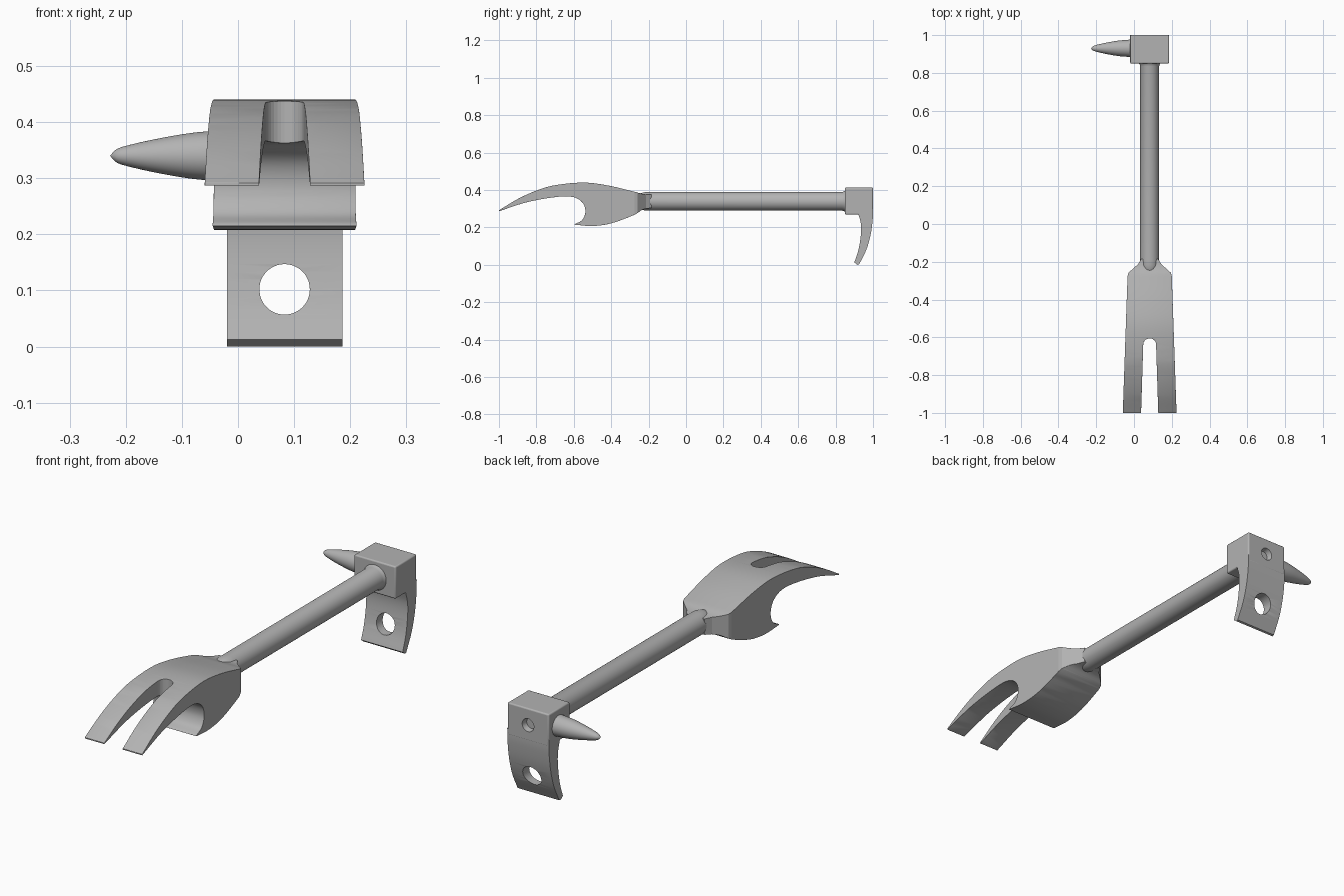
import bpy, bmesh, math
from mathutils import Matrix, Vector

old = bpy.data.objects.get("Cube")
if old:
    bpy.data.objects.remove(old)

CX, BAR_Z, HEAD_Y = 0.083, 0.34, 0.93   # bar axis and head centre

steel = bpy.data.materials.new("grey steel")
steel.use_nodes = True
steel.diffuse_color = (0.45, 0.45, 0.45, 1)
steel.node_tree.nodes["Principled BSDF"].inputs["Base Color"].default_value = (0.45, 0.45, 0.45, 1)


def finish(name, bm, helper=False):
    bmesh.ops.recalc_face_normals(bm, faces=bm.faces)
    mesh = bpy.data.meshes.new(name)
    bm.to_mesh(mesh)
    bm.free()
    mesh.materials.append(steel)
    ob = bpy.data.objects.new(name, mesh)
    bpy.context.collection.objects.link(ob)
    if helper:
        ob.hide_render = True
        ob.hide_set(True)
    return ob


def prism(name, points, direction, helper=False):
    """Extrude a closed outline of 3D points along a direction."""
    bm = bmesh.new()
    face = bm.faces.new([bm.verts.new(p) for p in points])
    made = bmesh.ops.extrude_face_region(bm, geom=[face])["geom"]
    bmesh.ops.translate(bm, vec=direction, verts=[v for v in made if isinstance(v, bmesh.types.BMVert)])
    return finish(name, bm, helper)


def lathe(name, profile, origin, axis, helper=False, steps=48):
    """Spin (distance, radius) pairs around an axis through the origin."""
    bm = bmesh.new()
    turn = Vector((0, 0, 1)).rotation_difference(Vector(axis)).to_matrix().to_4x4()
    verts = [bm.verts.new((r, 0, d)) for d, r in profile]
    edges = [bm.edges.new(pair) for pair in zip(verts, verts[1:])]
    bmesh.ops.spin(bm, geom=verts + edges, cent=(0, 0, 0), axis=(0, 0, 1),
                   angle=math.tau, steps=steps)
    bmesh.ops.remove_doubles(bm, verts=bm.verts, dist=0.0001)
    bmesh.ops.transform(bm, matrix=Matrix.Translation(origin) @ turn, verts=bm.verts)
    return finish(name, bm, helper)


def smooth_line(points, steps=6):
    """Catmull-Rom curve through the points."""
    pts = [Vector(p) for p in points]
    pts = [2 * pts[0] - pts[1]] + pts + [2 * pts[-1] - pts[-2]]
    out = []
    for a, b, c, d in zip(pts, pts[1:], pts[2:], pts[3:]):
        for i in range(steps):
            t = i / steps
            out.append(0.5 * (2 * b + (c - a) * t + (2 * a - 5 * b + 4 * c - d) * t * t
                              + (3 * b - a - 3 * c + d) * t ** 3))
    return out + [pts[-2]]


def boolean(ob, other, operation="DIFFERENCE"):
    mod = ob.modifiers.new(operation.lower(), "BOOLEAN")
    mod.object, mod.operation, mod.solver = other, operation, "EXACT"


def bevel(ob, width, angle=35):
    mod = ob.modifiers.new("bevel", "BEVEL")
    mod.width, mod.segments, mod.angle_limit = width, 3, math.radians(angle)


def shade(ob):
    bpy.ops.object.select_all(action="DESELECT")
    ob.select_set(True)
    bpy.context.view_layer.objects.active = ob
    bpy.ops.object.shade_smooth_by_angle(angle=math.radians(35))


# Fork and lower jaw: side profile trimmed by a plan outline
top = smooth_line([(-1, 0.292), (-0.9, 0.352), (-0.8, 0.397), (-0.7, 0.426), (-0.55, 0.44),
                   (-0.42, 0.425), (-0.28, 0.392), (-0.23, 0.379), (-0.18, 0.375)])
belly = smooth_line([(-0.18, 0.305), (-0.23, 0.296), (-0.28, 0.266), (-0.4, 0.222),
                     (-0.5, 0.208), (-0.597, 0.215)])
jaw = smooth_line([(-0.593, 0.219), (-0.555, 0.24), (-0.538, 0.285), (-0.555, 0.335),
                   (-0.61, 0.364), (-0.7, 0.362), (-0.85, 0.335), (-1, 0.287)])
fork = prism("fork", [(CX - 0.2, y, z) for y, z in top + belly + jaw], (0.4, 0, 0))
right = [(0.143, -1.02), (0.117, -0.275), (0.112, -0.258), (0.062, -0.213), (0.045, -0.185)]
plan = right + [(-x, y) for x, y in reversed(right)]
fork_outline = prism("fork_outline", [(CX + x, y, 0) for x, y in plan], (0, 0, 0.6), True)

# Slot between the two tines
arc = [(0.034 * math.cos(a), -0.639 + 0.034 * math.sin(a))
       for a in (math.pi * i / 16 for i in range(17))]
slot = [(0.047, -1.05)] + arc + [(-0.047, -1.05)]
slot_cutter = prism("slot_cutter", [(CX + x, y, 0) for x, y in slot], (0, 0, 0.6), True)
boolean(fork, fork_outline, "INTERSECT")
boolean(fork, slot_cutter)
bevel(fork, 0.008)

# Round bar, easing out into the head and into the fork
bar = lathe("bar", [(-0.285, 0), (-0.28, 0.02), (-0.255, 0.04), (-0.22, 0.049), (-0.19, 0.05),
                    (0.835, 0.05), (0.845, 0.053), (0.855, 0.06), (0.87, 0.06), (0.87, 0)],
            (CX, 0, BAR_Z), (0, 1, 0))

# Head block with a shallow dimple in the back
bm = bmesh.new()
bmesh.ops.create_cube(bm, size=1, matrix=Matrix.Translation((CX, 0.925, 0.342))
                      @ Matrix.Diagonal((0.206, 0.15, 0.145, 1)))
head = finish("head_block", bm)
dimple = lathe("dimple_cutter", [(0, 0), (0, 0.024), (0.03, 0.03), (0.06, 0.03), (0.06, 0)],
               (CX, 0.975, BAR_Z), (0, 1, 0), True)
bevel(head, 0.006)
boolean(head, dimple)

# Curved adze blade with a round hole
outer = smooth_line([(1, 0.3), (0.998, 0.24), (0.987, 0.16), (0.964, 0.08), (0.926, 0.003)])
inner = smooth_line([(0.9, 0.013), (0.922, 0.08), (0.935, 0.16), (0.935, 0.22), (0.922, 0.27), (0.915, 0.3)])
outline = outer + [Vector((0.917, 0))] + inner
adze = prism("adze", [(CX - 0.103, y, z) for y, z in outline], (0.206, 0, 0))
hole = lathe("hole_cutter", [(-0.2, 0), (-0.2, 0.045), (0.2, 0.045), (0.2, 0)],
             (CX, 0.95, 0.102), (0, 1, 0), True)
boolean(adze, hole)
bevel(adze, 0.006)

# Tapered spike on the right side
spike_shape = smooth_line([(0, 0.046), (0.06, 0.041), (0.12, 0.031), (0.17, 0.02), (0.195, 0.012), (0.207, 0)])
spike = lathe("spike", [(-0.03, 0), (-0.03, 0.047)] + [tuple(p) for p in spike_shape],
              (-0.021, HEAD_Y, BAR_Z), (-1, 0, 0))

for part in (fork, bar, head, adze, spike):
    shade(part)
